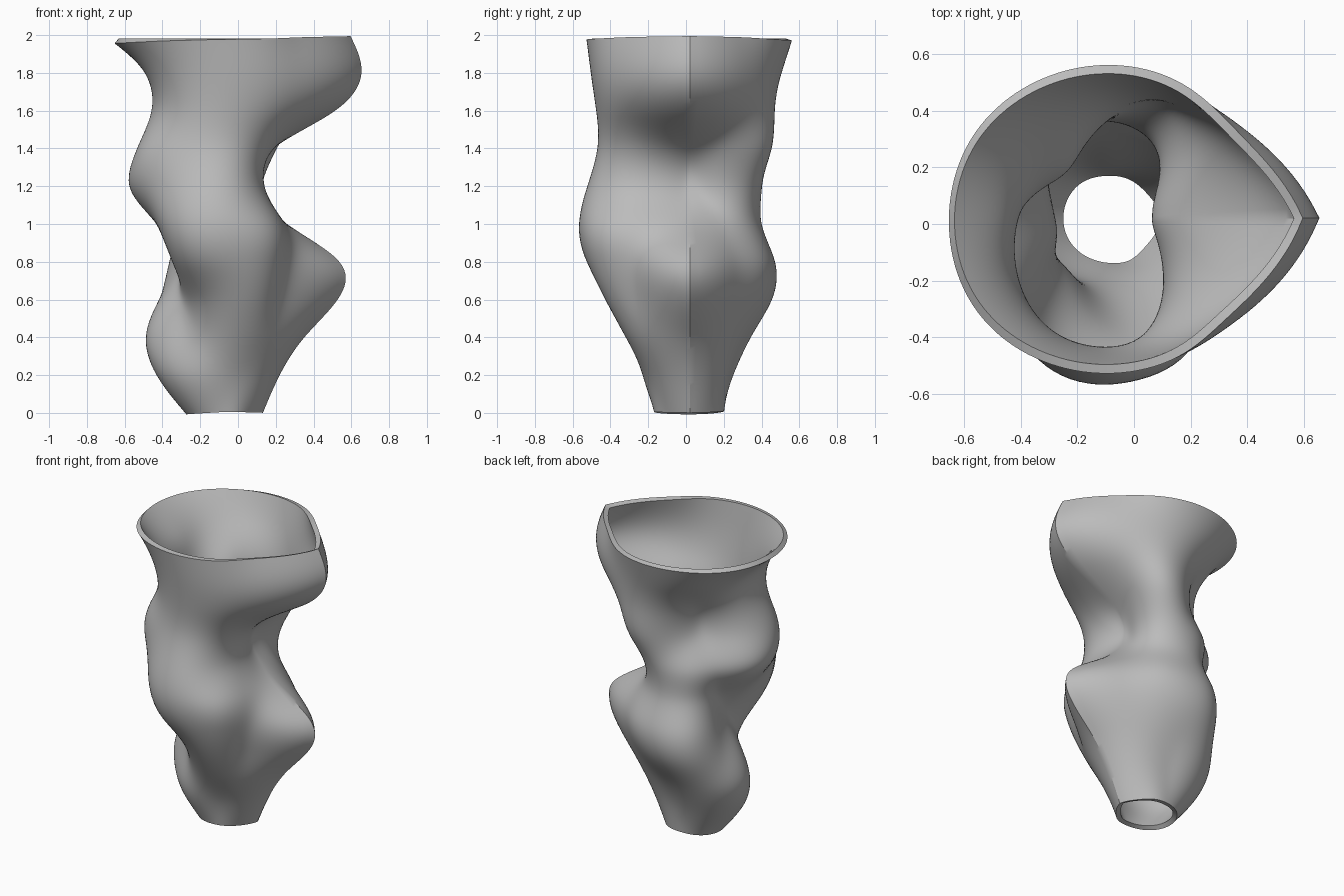
import bpy, bmesh, math
from mathutils import Vector

if "Cube" in bpy.data.objects:
    bpy.data.objects.remove(bpy.data.objects["Cube"], do_unlink=True)

# Outer radius in hundredths: one row per 0.2 of height, one column per angle.
ANGLES = [0, 30, 60, 90, 120, 150, 180, 215, 245, 280, 300, 320, 360]
RADII = [
    [23, 20, 19, 18, 18, 18, 18, 18, 18, 19, 20, 20],
    [32, 27, 23, 22, 26, 31, 33, 29, 26, 25, 26, 28],
    [45, 36, 31, 31, 36, 39, 38, 28, 27, 34, 37, 38],
    [62, 45, 41, 43, 44, 36, 30, 25, 31, 45, 47, 44],
    [63, 46, 44, 45, 43, 28, 21, 27, 47, 55, 54, 48],
    [36, 33, 36, 38, 36, 28, 31, 40, 55, 58, 54, 44],
    [20, 24, 37, 38, 36, 36, 46, 50, 53, 52, 42, 30],
    [29, 34, 47, 37, 27, 28, 39, 49, 49, 48, 43, 36],
    [61, 52, 50, 40, 29, 29, 34, 41, 47, 50, 51, 52],
    [75, 59, 52, 48, 44, 41, 39, 45, 50, 53, 55, 58],
    [69, 56, 55, 55, 56, 59, 61, 59, 56, 55, 55, 55],
]
LEVELS = [0.2 * i for i in range(len(RADII))]
AXIS = Vector((-0.10, 0.02, 0))
WALL = 0.032
AROUND, UP = 120, 110


def slopes(xs, ys):
    """Tangents of a natural cubic spline, found by relaxation."""
    n = len(xs) - 1
    h = [xs[i + 1] - xs[i] for i in range(n)]
    sec = [(ys[i + 1] - ys[i]) / h[i] for i in range(n)]
    m = sec + sec[-1:]
    for _ in range(30):
        m[0] = (3 * sec[0] - m[1]) / 2
        for i in range(1, n):
            a, b = 1 / h[i - 1], 1 / h[i]
            pull = 3 * (sec[i - 1] * a + sec[i] * b)
            m[i] = (pull - m[i - 1] * a - m[i + 1] * b) / (2 * (a + b))
        m[n] = (3 * sec[-1] - m[n - 1]) / 2
    return m


def curve(xs, ys, m, x):
    """Cubic curve through the points with tangents m, evaluated at x."""
    i = max(k for k in range(len(xs) - 1) if k == 0 or xs[k] <= x)
    h = xs[i + 1] - xs[i]
    t = (x - xs[i]) / h
    return ((1 + 2 * t) * (1 - t) ** 2 * ys[i] + t * (1 - t) ** 2 * h * m[i]
            + t * t * (3 - 2 * t) * ys[i + 1] + t * t * (t - 1) * h * m[i + 1])


# Closed sections with a ridge along +x, which fades out where the wall is dented
sections = []
for row in RADII:
    ring = [r / 100 for r in row + row[:1]]
    m = slopes(ANGLES, ring)
    m[0], m[-1] = min(m[0], 0), max(m[-1], 0)
    sections.append((ring, m))

# Inner skin of the twisted, open tube
bm = bmesh.new()
heights = [0.013 + 1.968 * j / UP for j in range(UP + 1)]
columns = []
for i in range(AROUND):
    angle = 360 * i / AROUND
    direction = Vector((math.cos(math.radians(angle)), math.sin(math.radians(angle)), 0))
    outline = [curve(ANGLES, ring, m, angle) for ring, m in sections]
    tangents = slopes(LEVELS, outline)
    column = []
    for z in heights:
        r = curve(LEVELS, outline, tangents, z)
        lean = (curve(LEVELS, outline, tangents, z + 0.01) - r) / 0.01
        r -= WALL * math.sqrt(1 + min(lean * lean, 3))
        column.append(bm.verts.new(AXIS + direction * r + Vector((0, 0, z))))
    columns.append(column)
for i in range(AROUND):
    a, b = columns[i], columns[(i + 1) % AROUND]
    for j in range(UP):
        bm.faces.new((a[j], b[j], b[j + 1], a[j + 1]))
mesh = bpy.data.meshes.new("vase_body")
bm.to_mesh(mesh)
bm.free()
vase = bpy.data.objects.new("vase_body", mesh)
bpy.context.collection.objects.link(vase)

# Plain grey clay
clay = bpy.data.materials.new("grey_clay")
clay.use_nodes = True
grey = (0.5, 0.5, 0.5, 1)
clay.diffuse_color = grey
clay.node_tree.nodes["Principled BSDF"].inputs["Base Color"].default_value = grey
mesh.materials.append(clay)

# Wall thickness, grown outwards, then smooth shading with sharp rims
bpy.ops.object.select_all(action="DESELECT")
vase.select_set(True)
bpy.context.view_layer.objects.active = vase
wall = vase.modifiers.new("wall", "SOLIDIFY")
wall.thickness = WALL
wall.offset = 1
wall.use_even_offset = True
bpy.ops.object.modifier_apply(modifier=wall.name)
bpy.ops.object.shade_smooth_by_angle(angle=math.radians(30))
